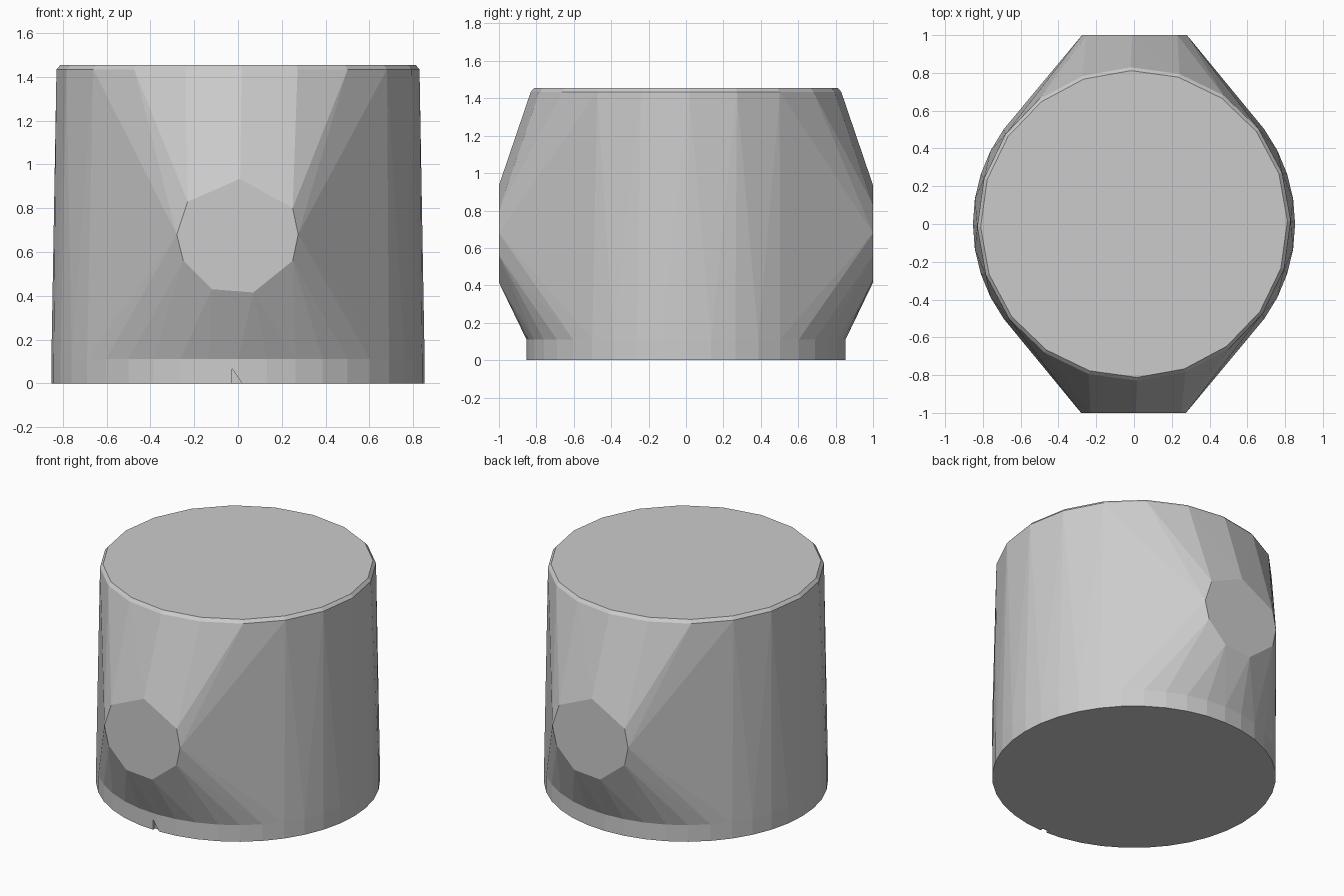
import bpy, bmesh
from math import sin, cos, pi

if "Cube" in bpy.data.objects:
    bpy.data.objects.remove(bpy.data.objects["Cube"])


def ring(r, z, n, turn=0.0):
    return [(r * cos(2 * pi * i / n + turn), r * sin(2 * pi * i / n + turn), z) for i in range(n)]


def make_object(name, bm):
    mesh = bpy.data.meshes.new(name)
    bmesh.ops.recalc_face_normals(bm, faces=bm.faces)
    bm.to_mesh(mesh)
    bm.free()
    obj = bpy.data.objects.new(name, mesh)
    bpy.context.collection.objects.link(obj)
    return obj


SIDES = 40
R = 0.853
LIP = 0.11

# Faceted body: hull of foot ring, rim, top and the two flat side pads
pad = [(0.01, 0.935), (0.25, 0.80), (0.275, 0.68), (0.25, 0.56), (0.07, 0.415),
       (-0.12, 0.43), (-0.25, 0.56), (-0.28, 0.68), (-0.23, 0.83)]
points = ring(R, LIP, SIDES) + ring(0.83, 1.435, 20, 0.02) + ring(0.812, 1.455, 20, 0.02)
for s in (-1, 1):
    points += [(-s * x, s, z) for x, z in pad]

bm = bmesh.new()
for p in points:
    bm.verts.new(p)
bmesh.ops.convex_hull(bm, input=bm.verts[:])
under = [f for f in bm.faces if all(abs(v.co.z - LIP) < 1e-4 for v in f.verts)]
bmesh.ops.delete(bm, geom=under, context='FACES')

# Straight foot band, closed underneath
low = [bm.verts.new(p) for p in ring(R, 0, SIDES)]
high = [bm.verts.new(p) for p in ring(R, LIP, SIDES)]
for i in range(SIDES):
    j = (i + 1) % SIDES
    bm.faces.new((low[i], low[j], high[j], high[i]))
bm.faces.new(low[::-1])
bmesh.ops.remove_doubles(bm, verts=bm.verts[:], dist=1e-4)
body = make_object("body", bm)

# Small triangular nick in the front of the foot
bm = bmesh.new()
nick = [(-0.027, -0.02), (0.032, -0.02), (-0.027, 0.066)]
for y in (-0.9, -0.83):
    for x, z in nick:
        bm.verts.new((x, y, z))
bmesh.ops.convex_hull(bm, input=bm.verts[:])
cutter = make_object("nick_cutter", bm)
cutter.hide_render = True
cutter.hide_set(True)

cut = body.modifiers.new("nick", 'BOOLEAN')
cut.operation = 'DIFFERENCE'
cut.solver = 'EXACT'
cut.object = cutter
